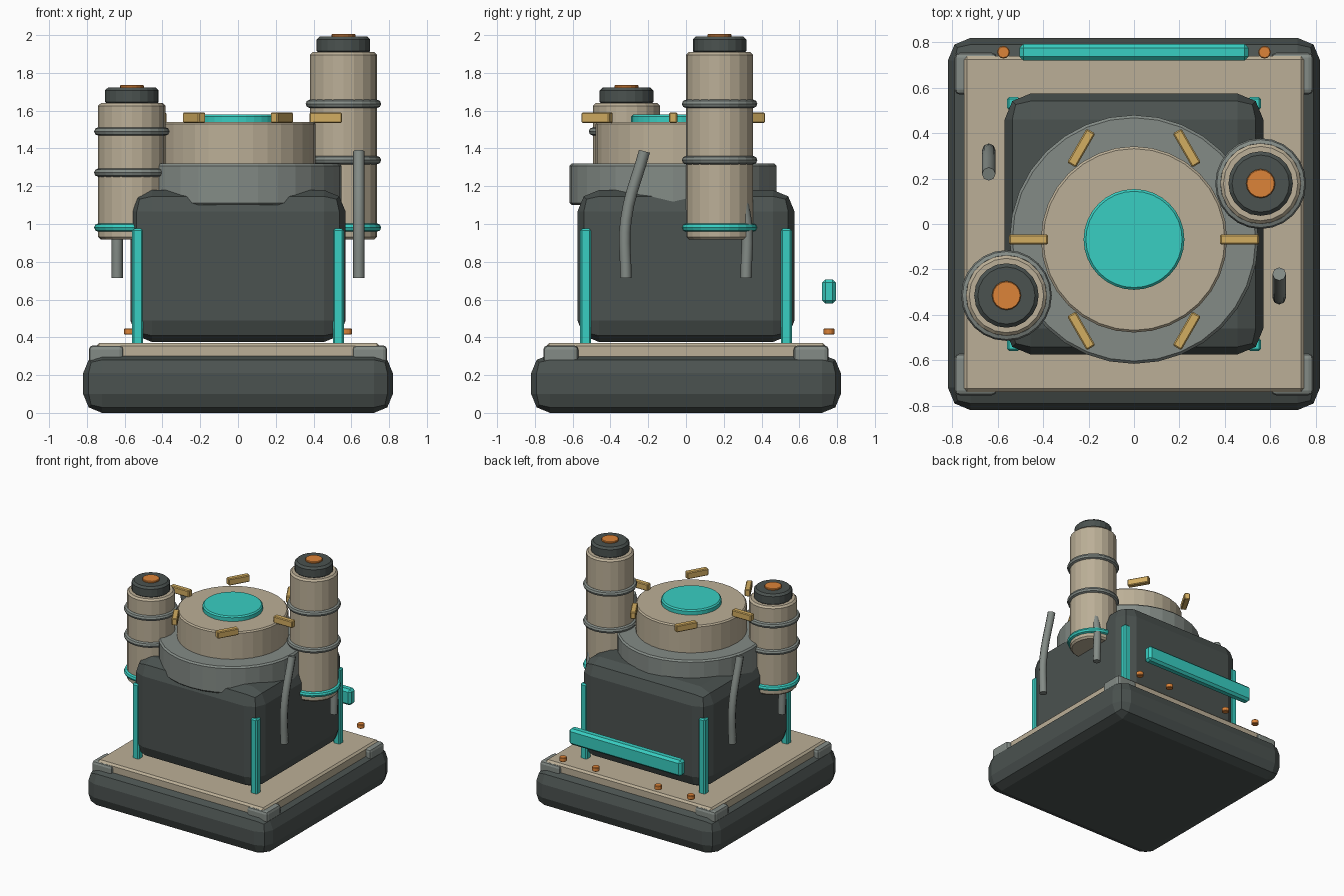
import bpy, math
from mathutils import Matrix, Vector

if "Cube" in bpy.data.objects:
    bpy.data.objects.remove(bpy.data.objects["Cube"])


def material(name, rgb):
    m = bpy.data.materials.new(name)
    m.diffuse_color = (*rgb, 1)
    m.use_nodes = True
    m.node_tree.nodes["Principled BSDF"].inputs["Base Color"].default_value = m.diffuse_color
    return m


BEIGE = material("beige", (0.50, 0.43, 0.31))
DARK = material("dark", (0.07, 0.085, 0.08))
GREY = material("grey", (0.23, 0.26, 0.24))
CYAN = material("cyan", (0.04, 0.62, 0.54))
ORANGE = material("orange", (0.72, 0.23, 0.04))
GOLD = material("gold", (0.65, 0.42, 0.12))


def finish(name, mat, bevel=0, segments=1):
    ob = bpy.context.object
    ob.name = name
    ob.data.materials.append(mat)
    if bevel:
        b = ob.modifiers.new("bevel", "BEVEL")
        b.width, b.segments, b.limit_method = bevel, segments, 'ANGLE'
        b.angle_limit = math.radians(40)
    return ob


def box(name, x, y, z, mat, bevel=0, segments=1):
    """Box from (min, max) ranges."""
    bpy.ops.mesh.primitive_cube_add(size=1)
    ob = finish(name, mat, bevel, segments)
    rs = (x, y, z)
    ob.data.transform(Matrix.Diagonal([r[1] - r[0] for r in rs] + [1]))
    ob.location = [(r[0] + r[1]) / 2 for r in rs]
    return ob


def drum(name, x, y, r, z0, z1, mat, sides=20, bevel=0):
    bpy.ops.mesh.primitive_cylinder_add(vertices=sides, radius=r, depth=z1 - z0,
                                        location=(x, y, (z0 + z1) / 2))
    return finish(name, mat, bevel)


def hoop(name, x, y, z, mat):
    bpy.ops.mesh.primitive_torus_add(location=(x, y, z), major_radius=0.178, minor_radius=0.022,
                                     major_segments=24, minor_segments=8)
    return finish(name, mat)


# Base, deck and main body
box("base", (-.82, .82), (-.82, .82), (0, .31), DARK, .1, 2)
box("deck", (-.75, .75), (-.74, .74), (.27, .37), BEIGE, .015)
box("body", (-.57, .57), (-.575, .575), (.375, 1.18), DARK, .115, 2)

# Corner guards and glowing corner strips
for sx in (-1, 1):
    for sy in (-1, 1):
        box("corner_guard", sorted((sx * .605, sx * .79)), sorted((sy * .57, sy * .755)),
            (.26, .357), GREY, .022, 2)
        box("corner_strip", sorted((sx * .502, sx * .56)), sorted((sy * .502, sy * .56)),
            (.36, .975), CYAN, .01)

# Stacked turret on top
TY = -.068
drum("turret_ring", 0, TY, .548, 1.10, 1.32, GREY, 32, .012)
drum("turret_drum", 0, TY, .41, 1.31, 1.54, BEIGE, 32, .01)
drum("turret_lens", 0, TY, .222, 1.53, 1.58, CYAN, 32, .01)

# Gold lugs around the turret
for i in range(6):
    a = i * math.pi / 3
    lug = box("gold_lug", (-.086, .086), (-.022, .022), (1.535, 1.59), GOLD, .006)
    lug.location.x, lug.location.y = .465 * math.cos(a), TY + .465 * math.sin(a)
    lug.rotation_euler.z = -a

# Two side canisters with caps and hoops
for side, x, y, top, hoops in (("right", .558, .178, 1.91, (1.636, 1.338)),
                               ("left", -.562, -.315, 1.64, (1.49, 1.272))):
    drum(side + "_canister", x, y, .178, .918, top, BEIGE, 20, .014)
    drum(side + "_cap", x, y, .142, top - .01, top + .083, DARK, 20, .016)
    drum(side + "_cap_light", x, y, .064, top + .07, top + .095, ORANGE, 16, .004)
    for z in hoops:
        hoop(side + "_hoop", x, y, z, GREY)
    hoop(side + "_glow_hoop", x, y, .981, CYAN)

# Four bent pipes, mirrored across both axes
for sx in (-1, 1):
    for sy in (-1, 1):
        cu = bpy.data.curves.new("pipe", 'CURVE')
        cu.dimensions = '3D'
        cu.bevel_depth, cu.bevel_resolution, cu.use_fill_caps = .03, 2, True
        sp = cu.splines.new('BEZIER')
        pts = ((.318, .715), (.318, 1.02), (.22, 1.385))
        sp.bezier_points.add(len(pts) - 1)
        sp.resolution_u = 5
        for p, (y, z) in zip(sp.bezier_points, pts):
            p.co = (sx * .64, sy * y, z)
            p.handle_left_type = p.handle_right_type = 'AUTO'
        cu.materials.append(GREY)
        bpy.context.collection.objects.link(bpy.data.objects.new("pipe", cu))

# Rear light bar and knobs
box("rear_bar", (-.505, .505), (.72, .793), (.578, .707), CYAN, .018)
for x in (-.575, -.28, .28, .575):
    drum("rear_knob", x, .757, .028, .414, .448, ORANGE, 12, .004)
